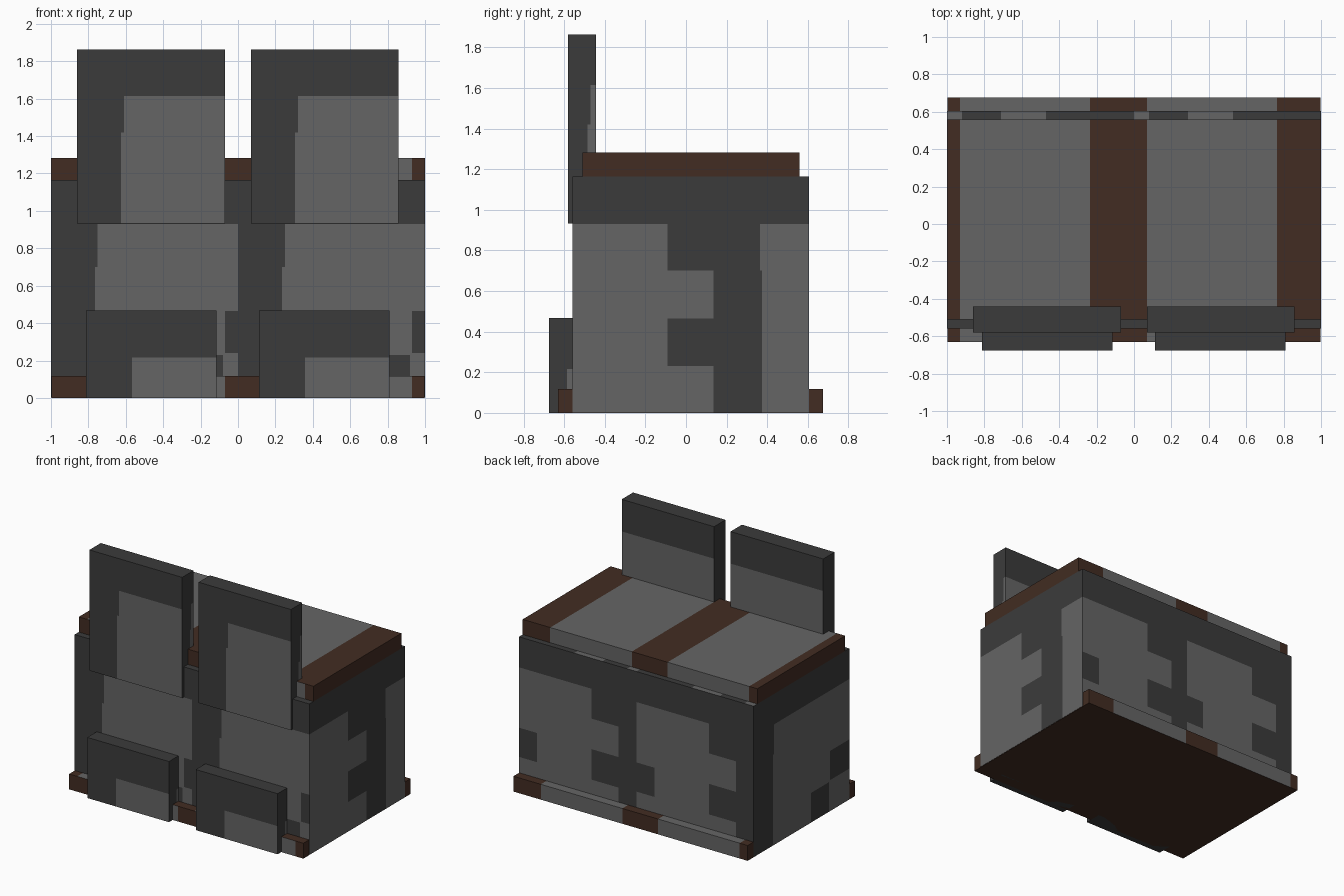
import bpy, bmesh
from mathutils import Vector

cube = bpy.data.objects.get("Cube")
if cube:
    bpy.data.objects.remove(cube, do_unlink=True)


def srgb(r, g, b):
    return tuple((c / 255 / 12.92) if c < 10 else ((c / 255 + 0.055) / 1.055) ** 2.4
                 for c in (r, g, b)) + (1.0,)


def material(name, col):
    m = bpy.data.materials.new(name)
    m.use_nodes = True
    m.diffuse_color = col
    bsdf = next(n for n in m.node_tree.nodes if n.type == 'BSDF_PRINCIPLED')
    bsdf.inputs["Base Color"].default_value = col
    bsdf.inputs["Roughness"].default_value = 0.9
    return m


MATS = [material("dark_grey", srgb(59, 59, 59)),
        material("light_grey", srgb(101, 101, 101)),
        material("dark_brown", srgb(66, 44, 34))]
DARK, LIGHT, BROWN = range(3)


def box(name, lo, hi, cuts, rule):
    """Box from lo to hi, sliced at the cuts per axis and coloured by rule(centre, normal)."""
    bm = bmesh.new()
    bmesh.ops.create_cube(bm, size=1)
    lo, hi = Vector(lo), Vector(hi)
    for v in bm.verts:
        v.co = Vector([lo[i] + (v.co[i] + 0.5) * (hi[i] - lo[i]) for i in range(3)])
    for axis, values in enumerate(cuts):
        normal = Vector([float(i == axis) for i in range(3)])
        for c in sorted(set(round(v, 4) for v in values)):
            if lo[axis] + 0.001 < c < hi[axis] - 0.001:
                bmesh.ops.bisect_plane(bm, geom=bm.verts[:] + bm.edges[:] + bm.faces[:],
                                       dist=1e-5, plane_co=normal * c, plane_no=normal)
    bm.normal_update()
    for f in bm.faces:
        f.material_index = rule(f.calc_center_median(), f.normal)
    me = bpy.data.meshes.new(name)
    bm.to_mesh(me)
    bm.free()
    for m in MATS:
        me.materials.append(m)
    ob = bpy.data.objects.new(name, me)
    bpy.context.collection.objects.link(ob)
    return ob


# Body: light patches with stepped edges on dark walls
FRONT_S = [0.235, 0.25, 0.70, 0.92, 0.93]
BACK_S = [0.155, 0.62, 0.85]
TOP_S = [0.08, 0.29, 0.53]


def stepped(z):
    return 0.465 < z < 0.70 or z < 0.23


def body_rule(c, n):
    x, y, z = c
    if n.z > 0.5:
        s = (x + 1) % 1
        return LIGHT if y > 0 and (s < 0.08 or 0.29 < s < 0.53) else DARK
    if n.z < -0.5 or z > 0.93:
        return DARK
    if n.y > 0.5:                                   # back wall
        s = (1 - x) % 1
        tab = s < 0.155 and 0.24 < z < 0.465
        lit = (s < 0.62 or (s < 0.85 and stepped(z))) and not tab
    elif n.x > 0.5:                                 # +x wall
        lit = (y < -0.09 or (y < 0.135 and stepped(z))
               or y > (0.365 if z > 0.70 else 0.375))
    else:                                           # front and -x walls
        s = (x + 1) % 1 if n.y < -0.5 else 0.605 - y
        lit = s > (0.25 if z > 0.70 else 0.235)
        if (s > 0.93 and 0.24 < z < 0.465) or (0.70 < s < 0.92 and z < 0.23):
            lit = False
    return LIGHT if lit else DARK


body_x = [0.0]
for k in (-1, 0):
    body_x += [k + s for s in FRONT_S + TOP_S] + [-k - s for s in BACK_S]
    body_x += [1 + k - s for s in BACK_S]
body_y = [0.605 - s for s in FRONT_S] + [-0.09, 0.0, 0.135, 0.365, 0.375]
box("body", (-1, -0.56, 0.003), (1, 0.605, 1.165),
    (body_x, body_y, [0.23, 0.24, 0.465, 0.70, 0.93]), body_rule)


# Base and lid: brown slabs with broad light bands
def slab_rule(c, n):
    s = c.x % 1
    if n.y < -0.5:
        return LIGHT if 0.235 < s < 0.93 else BROWN
    if n.y > 0.5 or n.z > 0.5:
        return LIGHT if 0.07 < s < 0.765 else BROWN
    return BROWN


slab_x = [0.0] + [k + s for k in (-1, 0) for s in (0.07, 0.235, 0.765, 0.93)]
box("base_slab", (-0.998, -0.63, 0), (0.998, 0.675, 0.118), (slab_x, [], []), slab_rule)
box("lid_slab", (-1, -0.51, 1.165), (1, 0.56, 1.282), (slab_x, [], []), slab_rule)


# Upright panels and low front plates, one pair on each half
for side, x0, x1 in (("right", -0.86, -0.07), ("left", 0.07, 0.857)):
    def panel_rule(c, n, x0=x0):
        if abs(n.z) > 0.5 or c.z > 1.615:
            return DARK
        upper = c.z > 1.42
        if n.y < -0.5:
            return LIGHT if c.x > x0 + (0.25 if upper else 0.235) else DARK
        if n.y > 0.5:
            return LIGHT
        return LIGHT if n.x > 0.5 and c.y > (-0.47 if upper else -0.485) else DARK

    box("upright_panel_" + side, (x0, -0.58, 0.932), (x1, -0.442, 1.862),
        ([x0 + 0.235, x0 + 0.25], [-0.485, -0.47], [1.42, 1.615]), panel_rule)

for side, x0, x1 in (("right", -0.812, -0.116), ("left", 0.113, 0.81)):
    def plate_rule(c, n, x0=x0):
        if abs(n.z) > 0.5 or c.z > 0.217:
            return DARK
        if n.y < -0.5:
            return LIGHT if c.x > x0 + 0.245 else DARK
        return LIGHT if n.y > 0.5 or (n.x > 0.5 and c.y > -0.585) else DARK

    box("front_plate_" + side, (x0, -0.675, 0), (x1, -0.54, 0.467),
        ([x0 + 0.245], [-0.585], [0.217]), plate_rule)
